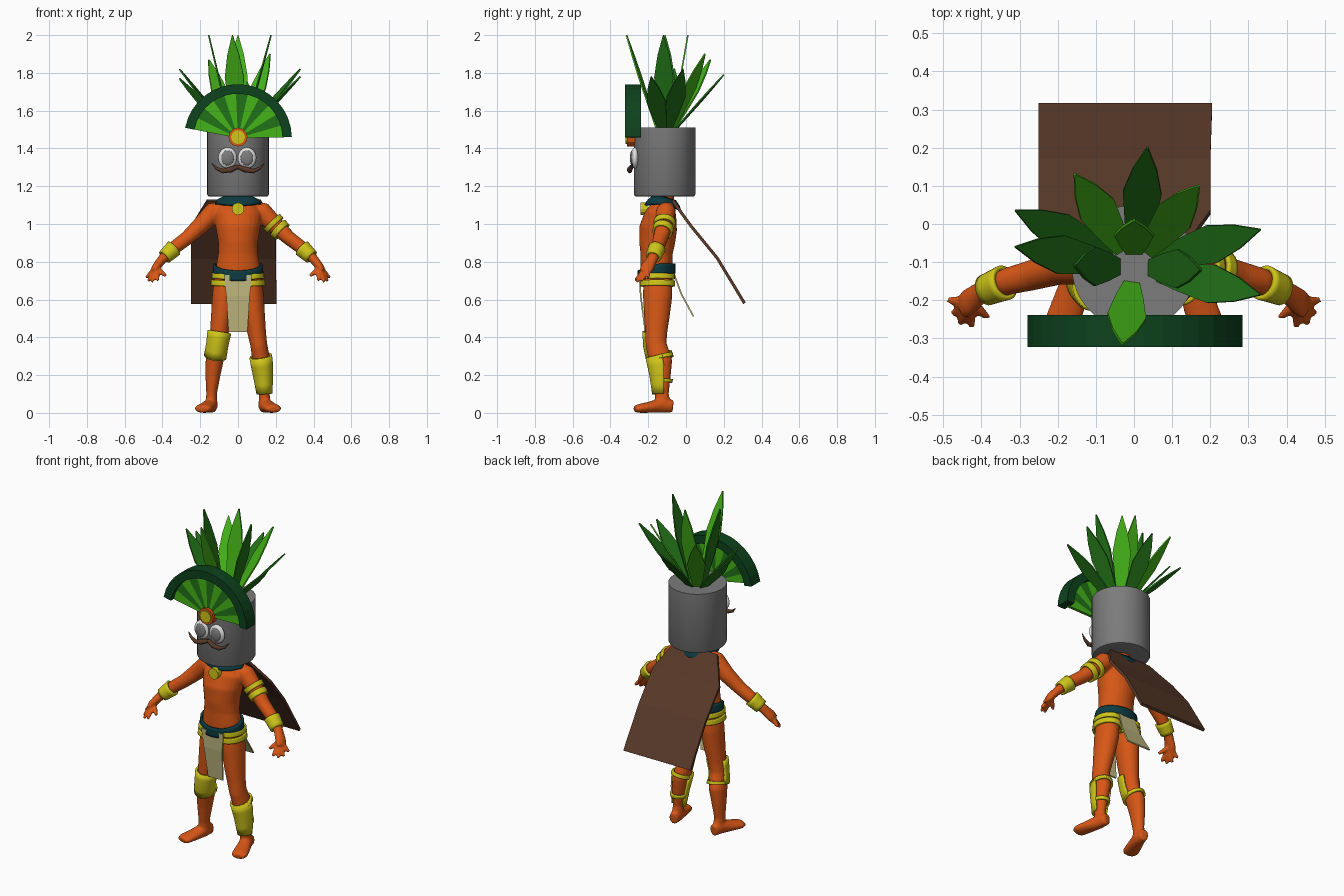
import bpy, bmesh, math
from mathutils import Vector

if "Cube" in bpy.data.objects:
    bpy.data.objects.remove(bpy.data.objects["Cube"])

COLOURS = {
    "grey": (.2, .2, .2), "orange": (.68, .095, .008), "yellow": (.62, .56, .01),
    "brown": (.1, .042, .022), "deep_green": (.004, .055, .012), "leaf_green": (.06, .46, .01),
    "mid_green": (.016, .17, .009), "teal": (.004, .045, .055), "white": (.75, .75, .75),
    "cream": (.55, .5, .22)}
MATS = {}
for n, c in COLOURS.items():
    MATS[n] = bpy.data.materials.new(n)
    MATS[n].diffuse_color = (*c, 1)


def finish(name, bm, *mats, smooth=False, solid=0):
    bmesh.ops.recalc_face_normals(bm, faces=bm.faces)
    me = bpy.data.meshes.new(name)
    bm.to_mesh(me)
    bm.free()
    ob = bpy.data.objects.new(name, me)
    bpy.context.collection.objects.link(ob)
    for m in mats:
        me.materials.append(MATS[m])
    if solid:
        mod = ob.modifiers.new("thickness", 'SOLIDIFY')
        mod.thickness, mod.offset = solid, 0
    if smooth:
        bpy.context.view_layer.objects.active = ob
        ob.select_set(True)
        bpy.ops.object.shade_smooth_by_angle(angle=math.radians(40))
        ob.select_set(False)
    return ob


def loft(bm, pts, ref=(0, 1, 0), grow=0, arc=None, cap=True, n=24):
    """Elliptical sections (x, y, z, ru, rv) along a path; arc limits the sweep."""
    ref, rings = Vector(ref), []
    for i, p in enumerate(pts):
        d = Vector(pts[min(i + 1, len(pts) - 1)][:3]) - Vector(pts[max(i - 1, 0)][:3])
        u = d.cross(ref).normalized()
        v = u.cross(d).normalized()
        a0, a1 = arc or (0, 2 * math.pi)
        k = n + 1 if arc else n
        rings.append([bm.verts.new(Vector(p[:3]) + u * (p[3] + grow) * math.cos(a0 + (a1 - a0) * j / n)
                                   + v * (p[4] + grow) * math.sin(a0 + (a1 - a0) * j / n)) for j in range(k)])
    for a, b in zip(rings, rings[1:]):
        for j in range(n):
            m = (j + 1) % len(a)
            bm.faces.new((a[j], a[m], b[m], b[j]))
    if cap and not arc:
        bm.faces.new(rings[0])
        bm.faces.new(rings[-1])


def section(limb, z0, z1, n=5):
    """Resample a limb between two heights."""
    out = []
    for i in range(n):
        z = z1 + (z0 - z1) * i / (n - 1)
        for a, b in zip(limb, limb[1:]):
            if a[2] >= z >= b[2]:
                t = (a[2] - z) / (a[2] - b[2])
                out.append([p + (q - p) * t for p, q in zip(a, b)])
                break
    return out


def band(name, limb, z0, z1, mat, grow=.006, arc=None, dip=0):
    bm = bmesh.new()
    loft(bm, section(limb, z0, z1), grow=grow, arc=arc, cap=False)
    for v in bm.verts:
        v.co.z -= dip * max(0, -.15 - v.co.y) / .1
    return finish(name, bm, mat, smooth=True, solid=.012)


def prism(bm, pts, y0, y1, mi=0):
    a = [bm.verts.new((x, y0, z)) for x, z in pts]
    b = [bm.verts.new((x, y1, z)) for x, z in pts]
    fs = [bm.faces.new(a), bm.faces.new(b[::-1])]
    for i in range(len(pts)):
        j = (i + 1) % len(pts)
        fs.append(bm.faces.new((a[i], b[i], b[j], a[j])))
    for f in fs:
        f.material_index = mi


def disc(name, x, z, r, y0, y1, mat, n=12):
    bm = bmesh.new()
    prism(bm, [(x + r * math.cos(i * math.tau / n), z + r * math.sin(i * math.tau / n)) for i in range(n)], y0, y1)
    finish(name, bm, mat)


def sheet(name, rows, mat, thick):
    bm = bmesh.new()
    vs = [(bm.verts.new((l, y, z)), bm.verts.new((r, y, z))) for l, r, y, z in rows]
    for a, b in zip(vs, vs[1:]):
        bm.faces.new((a[0], a[1], b[1], b[0]))
    finish(name, bm, mat, solid=thick)


def ball(name, loc, size, mat):
    bm = bmesh.new()
    bmesh.ops.create_uvsphere(bm, u_segments=24, v_segments=14, radius=1)
    for v in bm.verts:
        v.co = Vector(loc) + v.co * Vector(size)
    finish(name, bm, mat, smooth=True)


# Body: torso, limbs, hands and feet fused into one skin
TORSO = [(0, -.11, 1.18, .045, .045), (0, -.11, 1.13, .052, .048), (0, -.115, 1.1, .1, .06),
         (0, -.133, 1.05, .128, .085), (0, -.147, .98, .118, .1), (0, -.153, .9, .104, .095),
         (0, -.156, .84, .105, .085), (0, -.156, .78, .116, .085), (0, -.154, .68, .122, .083)]
ARM = [(.06, -.105, 1.08, .045, .045), (.13, -.107, 1.062, .054, .052), (.2, -.115, .99, .046, .045),
       (.27, -.135, .925, .038, .04), (.33, -.15, .88, .036, .036), (.4, -.178, .815, .025, .028),
       (.435, -.205, .77, .022, .036), (.45, -.22, .745, .015, .032)]
LEG = [(.065, -.15, .74, .056, .075), (.073, -.15, .62, .064, .078), (.088, -.155, .5, .056, .067),
       (.1, -.158, .42, .049, .058), (.11, -.158, .36, .045, .056), (.125, -.133, .27, .047, .061),
       (.133, -.13, .2, .04, .05), (.14, -.128, .1, .028, .037), (.14, -.12, .03, .033, .042)]
FOOT = [(.135, -.07, .036, .026, .034), (.145, -.13, .04, .036, .04), (.165, -.19, .03, .043, .03),
        (.185, -.25, .023, .047, .023), (.19, -.272, .02, .034, .016)]
TIPS = [(.487, -.2, .715), (.475, -.235, .698), (.456, -.262, .693), (.425, -.27, .7), (.383, -.245, .725)]


def side(limb, s):
    return [(p[0] * s, *p[1:]) for p in limb]


bm = bmesh.new()
loft(bm, TORSO)
for s in (1, -1):
    loft(bm, side(ARM, s))
    loft(bm, side(LEG, s))
    loft(bm, side(FOOT, s), ref=(0, 0, 1))
    palm = Vector((.43 * s, -.205, .768))
    for x, y, z in TIPS:
        tip = Vector((x * s, y, z))
        mid = palm.lerp(tip, .55)
        loft(bm, [(*palm, .014, .014), (*mid, .014, .014), (*tip, .009, .009)], n=10)
body = finish("body", bm, "orange")
rm = body.modifiers.new("fuse", 'REMESH')
rm.mode, rm.voxel_size, rm.use_smooth_shade = 'VOXEL', .006, True
sm = body.modifiers.new("soften", 'SMOOTH')
sm.factor, sm.iterations = .5, 8

# Bands, guards, belt and collar
FRONT = (math.pi * .93, math.pi * 2.07)
for s, w in ((1, "left"), (-1, "right")):
    leg, arm = side(LEG, s), side(ARM, s)
    band(w + "_wristband", arm, .825, .872, "yellow")
    band(w + "_hip_band_upper", leg, .708, .735, "yellow", .01)
    band(w + "_hip_band_lower", leg, .67, .7, "yellow", .01)
left, right = side(LEG, 1), side(LEG, -1)
band("armband_upper", ARM, .992, 1.012, "yellow")
band("armband_lower", ARM, .958, .98, "yellow")
band("shin_guard", left, .1, .3, "yellow", .008, FRONT)
band("shin_strap_upper", left, .28, .3, "yellow", .007)
band("shin_strap_lower", left, .16, .178, "yellow", .007)
band("knee_guard", right, .3, .43, "yellow", .008, FRONT)
band("knee_strap", right, .295, .312, "yellow", .007)
band("belt", TORSO, .735, .79, "teal", .01, dip=.035)
COLLAR = [(0, -.113, 1.14, .07, .058), (0, -.12, 1.118, .112, .085), (0, -.125, 1.1, .118, .095)]
band("collar", COLLAR, 1.1, 1.14, "teal", 0, dip=.04)
disc("chest_medal", 0, 1.08, .033, -.24, -.205, "yellow")

# Cloth
sheet("loincloth_front", [(-.075, .075, -.246, .73), (-.062, .062, -.24, .62), (-.05, .05, -.215, .43)], "cream", .008)
sheet("loincloth_back", [(-.055, .055, -.065, .74), (-.065, .065, -.025, .63), (-.08, .08, .04, .51)], "cream", .008)
sheet("cape", [(-.165, .12, -.07, 1.125), (-.205, .16, -.025, 1.06), (-.25, .2, .03, .985),
               (-.25, .2, .165, .82), (-.25, .205, .31, .58)], "brown", .016)

# Pot-shaped head
bm = bmesh.new()
HY = -.113
loft(bm, [(0, HY, z, r, r) for z, r in ((1.51, .163), (1.157, .163), (1.148, .158), (1.145, .15))], n=48)
finish("head", bm, "grey", smooth=True)

# Face
for s, x in (("left", .047), ("right", -.055)):
    ball(s + "_eye", (x, -.27, 1.35), (.05, .022, .056), "white")
    ball(s + "_pupil", (x, -.285, 1.35), (.034, .012, .04), "grey")
bm = bmesh.new()
for s in (1, -1):
    loft(bm, side([(0, -.288, 1.303, .011, .011), (.04, -.3, 1.288, .015, .013), (.08, -.298, 1.28, .012, .012),
                   (.115, -.29, 1.295, .008, .008), (.138, -.283, 1.32, .002, .002)], s), n=10)
finish("moustache", bm, "brown", smooth=True)

# Fan crest with rim and medallion
CZ, A0, A1 = 1.455, math.radians(1), math.radians(169)


def polar(r, t):
    a = A0 + (A1 - A0) * t
    return (r * math.cos(a), CZ + r * math.sin(a))


bm = bmesh.new()
for i in range(11):
    prism(bm, [(0, CZ), polar(.245, i / 11), polar(.245, (i + 1) / 11)], -.295, -.278, i % 2)
finish("fan", bm, "leaf_green", "mid_green")
bm = bmesh.new()
prism(bm, [polar(.285, i / 16) for i in range(17)] + [polar(.235, i / 16) for i in range(16, -1, -1)], -.322, -.238)
finish("fan_rim", bm, "deep_green")
disc("medallion_rim", 0, 1.46, .05, -.312, -.27, "orange")
disc("medallion", 0, 1.46, .037, -.319, -.3, "yellow")

# Leaves growing from the top of the head
LEAVES = [(.035, .2, 1.79, 0), (.17, .1, 1.9, 1), (-.155, .13, 1.87, 1), (-.31, .035, 1.77, 0),
          (-.31, -.06, 1.82, 0), (.33, -.015, 1.82, 0), (.33, -.185, 1.78, 0), (-.03, -.315, 2, 1),
          (-.155, -.11, 2, 0), (.175, -.12, 2, 0), (0, .01, 2, 1)]
for i, (x, y, z, light) in enumerate(LEAVES):
    tip = Vector((x, y, z))
    out = Vector((x, y - HY, 0)).normalized()
    base = Vector((0, HY, 1.47)) + out * .03
    wide = out.cross(Vector((0, 0, 1)))
    bm = bmesh.new()
    rows = [(base.lerp(tip, t), w) for t, w in ((0, .016), (.3, .037), (.58, .051), (.8, .032), (1, .002))]
    vs = [(bm.verts.new(p - wide * w), bm.verts.new(p + wide * w)) for p, w in rows]
    for a, b in zip(vs, vs[1:]):
        bm.faces.new((a[0], a[1], b[1], b[0]))
    finish("leaf_%d" % (i + 1), bm, "leaf_green" if light else "mid_green", solid=.008)

for m in bpy.data.materials:
    if m.users and not m.is_grease_pencil:
        m.use_nodes = True
        m.node_tree.nodes["Principled BSDF"].inputs["Base Color"].default_value = m.diffuse_color
